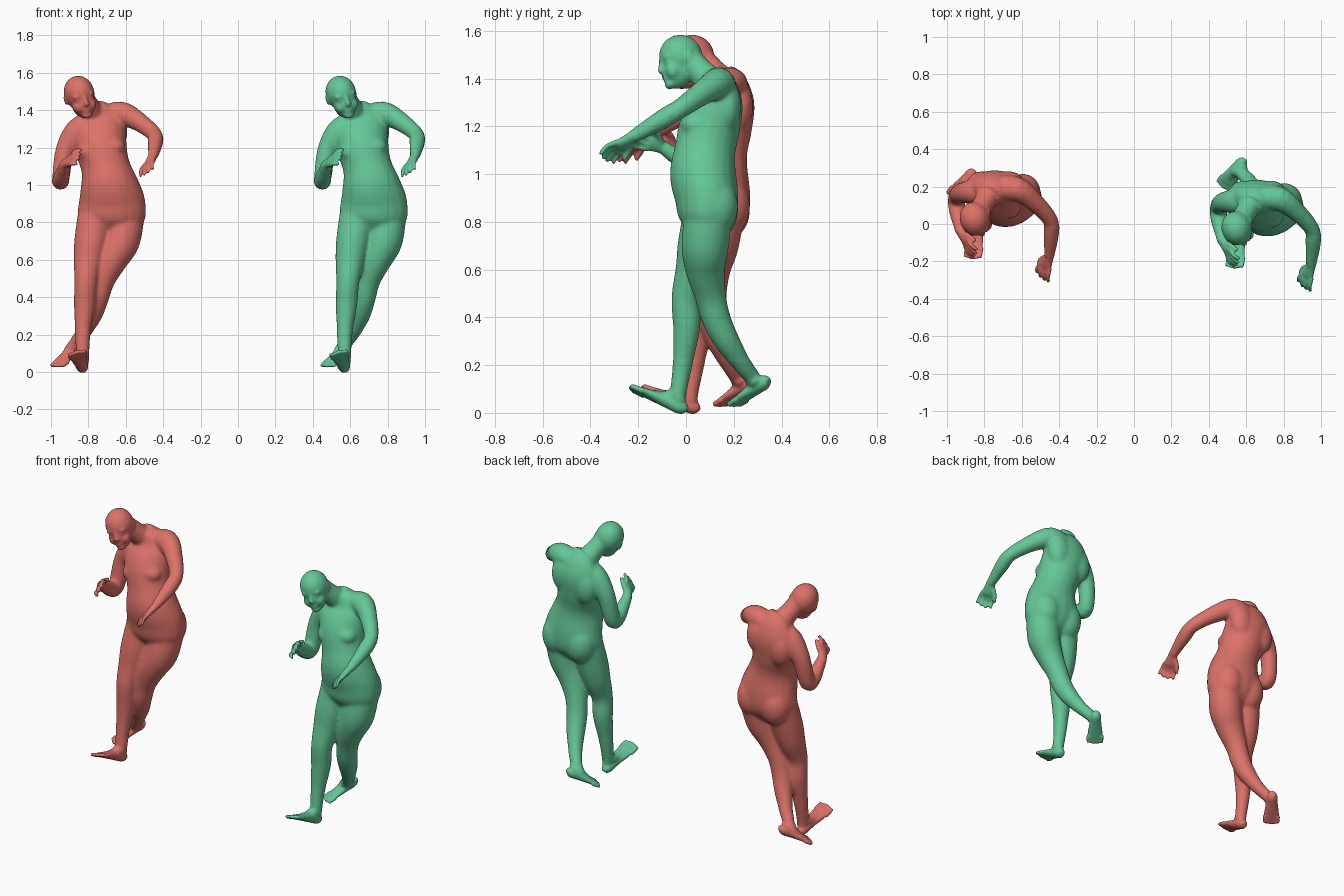
import bpy
import bmesh
from math import cos, sin, pi
from mathutils import Vector, Matrix

SIDES = 20
STEPS = 4


def make_material(name, colour):
    mat = bpy.data.materials.new(name)
    mat.use_nodes = True
    mat.diffuse_color = colour
    mat.node_tree.nodes["Principled BSDF"].inputs["Base Color"].default_value = colour
    return mat


def spline(points):
    """Catmull-Rom samples through points that carry position and radii."""
    pts = [points[0]] + points + [points[-1]]
    out = []
    for a, b, c, d in zip(pts, pts[1:], pts[2:], pts[3:]):
        for k in range(STEPS):
            t = k / STEPS
            out.append([q + 0.5 * t * (r - p + t * (2 * p - 5 * q + 4 * r - s
                        + t * (3 * (q - r) + s - p)))
                        for p, q, r, s in zip(a, b, c, d)])
    return out + [list(points[-1])]


def tube(bm, points, ref=(1, 0, 0)):
    """Closed loft; each point is x, y, z, radius along ref, other radius."""
    samples = spline([tuple(p) if len(p) > 4 else (*p, p[3]) for p in points])
    centres = [Vector(s[:3]) for s in samples]
    rings = []
    for i, s in enumerate(samples):
        tangent = centres[min(i + 1, len(samples) - 1)] - centres[max(i - 1, 0)]
        tangent.normalize()
        a = Vector(ref)
        a = (a - tangent * a.dot(tangent)).normalized()
        b = tangent.cross(a)
        angles = [2 * pi * k / SIDES for k in range(SIDES)]
        rings.append([bm.verts.new(centres[i] + a * s[3] * cos(t) + b * s[4] * sin(t))
                      for t in angles])
    for low, high in zip(rings, rings[1:]):
        for k in range(SIDES):
            n = (k + 1) % SIDES
            bm.faces.new((low[k], low[n], high[n], high[k]))
    bm.faces.new(rings[0][::-1])
    bm.faces.new(rings[-1])


def blob(bm, centre, radii, frame=Matrix()):
    """Ellipsoid placed in a local frame."""
    matrix = frame @ Matrix.Translation(centre) @ Matrix.Diagonal((*radii, 1))
    bmesh.ops.create_icosphere(bm, subdivisions=3, radius=1, matrix=matrix)


def hand(bm, wrist, tip, spread, thumb):
    wrist, reach = Vector(wrist), Vector(tip) - Vector(wrist)
    s = Vector(spread)
    s = (s - reach * s.dot(reach) / reach.length_squared).normalized()
    n = reach.cross(s).normalized()
    if n.z > 0:
        n = -n
    # palm
    tube(bm, [(*(wrist + reach * t), w, h) for t, w, h in
              ((-0.1, 0.026, 0.024), (0.2, 0.032, 0.021),
               (0.42, 0.039, 0.017), (0.52, 0.034, 0.012))], s)
    # four fingers, fanned and slightly curled
    for i in range(4):
        off = i - 1.5
        length = 1.03 - 0.06 * abs(off)
        base = wrist + reach * 0.42 + s * off * 0.021
        mid = wrist + reach * 0.75 * length + s * off * 0.028 - n * 0.004
        end = wrist + reach * length + s * off * 0.03 + n * 0.014
        tube(bm, [(*base, 0.012), (*mid, 0.0105), (*end, 0.009)], s)
    # thumb
    side = s * thumb
    tube(bm, [(*(wrist + reach * 0.1 + side * 0.012), 0.016),
              (*(wrist + reach * 0.36 + side * 0.045 + n * 0.01), 0.0135),
              (*(wrist + reach * 0.64 + side * 0.06 + n * 0.02), 0.01)], n)


def foot(bm, heel, toe, ankle, roll):
    heel, toe, ankle = Vector(heel), Vector(toe), Vector(ankle)
    d = toe - heel
    side = d.cross(Vector((0, 0, 1))).normalized() + Vector((0, 0, roll))
    side = (side - d * side.dot(d) / d.length_squared).normalized()
    n = side.cross(d).normalized()
    # sole and instep
    tube(bm, [(*(heel + d * t + n * h), w, h) for t, w, h in
              ((0, 0.018, 0.02), (0.1, 0.032, 0.031), (0.35, 0.036, 0.028),
               (0.65, 0.046, 0.02), (0.85, 0.047, 0.014))], side)
    tube(bm, [(*ankle, 0.034), (*(heel + d * 0.38 + n * 0.04), 0.03),
              (*(heel + d * 0.68 + n * 0.024), 0.016)], side)
    # toes
    for i in range(5):
        off = (i - 2) * 0.02
        end = heel + d * (1.02 - 0.02 * abs(i - 2)) + side * off + n * 0.01
        tube(bm, [(*(heel + d * 0.75 + side * off + n * 0.014), 0.013),
                  (*end, 0.0105)], side)


def head(bm):
    up = Vector((-0.23, -0.15, 1)).normalized()
    back = Vector((-0.28, 1, 0))
    back = (back - up * back.dot(up)).normalized()
    left = back.cross(up)
    frame = Matrix((left, back, up)).transposed().to_4x4()
    frame.translation = (-0.15, -0.022, 1.493)
    # skull, face, nose, lips and chin
    blob(bm, (0, 0, 0), (0.081, 0.092, 0.092), frame)
    blob(bm, (0, -0.026, -0.054), (0.062, 0.065, 0.085), frame)
    for y, z, r in ((-0.084, -0.02, 0.009), (-0.091, -0.038, 0.011), (-0.095, -0.054, 0.015)):
        blob(bm, (0, y, z), (r, 0.015, 0.016), frame)
    for z in (-0.083, -0.095):
        blob(bm, (0, -0.078, z), (0.022, 0.013, 0.008), frame)
    blob(bm, (0, -0.062, -0.117), (0.028, 0.025, 0.022), frame)
    # brows, cheeks, eyelids and ears
    for s in (-1, 1):
        blob(bm, (s * 0.03, -0.074, -0.008), (0.03, 0.014, 0.012), frame)
        blob(bm, (s * 0.034, -0.052, -0.066), (0.03, 0.033, 0.036), frame)
        blob(bm, (s * 0.031, -0.072, -0.028), (0.02, 0.013, 0.011), frame)
        blob(bm, (s * 0.077, 0.012, -0.02), (0.01, 0.02, 0.03), frame)


def walker(name, mat, place, swing):
    bm = bmesh.new()
    swing = Vector(swing)

    def swung(p):
        """Carry the trailing leg further across below the hip."""
        amount = min(max((0.75 - p[2]) / 0.6, 0), 1)
        return (*(Vector(p[:3]) + swing * amount), *p[3:])

    # torso and neck
    tube(bm, [(0.015, 0.085, 0.73, 0.06, 0.05), (0.022, 0.088, 0.81, 0.172, 0.117),
              (0.026, 0.087, 0.9, 0.18, 0.133), (0.012, 0.071, 1.0, 0.157, 0.139),
              (-0.009, 0.08, 1.1, 0.131, 0.128), (-0.034, 0.1, 1.2, 0.141, 0.128),
              (-0.05, 0.13, 1.3, 0.147, 0.11), (-0.06, 0.13, 1.37, 0.12, 0.08),
              (-0.078, 0.105, 1.42, 0.062, 0.055)])
    tube(bm, [(-0.07, 0.125, 1.365, 0.07), (-0.098, 0.068, 1.42, 0.058),
              (-0.13, 0.018, 1.475, 0.056)])
    # chest, shoulder blades and buttocks
    for x, z in ((0.03, 1.205), (-0.09, 1.178)):
        blob(bm, (x, 0.034, z), (0.068, 0.056, 0.052))
    for x, z in ((0.035, 1.285), (-0.115, 1.24)):
        blob(bm, (x, 0.172, z), (0.075, 0.06, 0.11))
    for x, z in ((0.105, 0.865), (-0.055, 0.85)):
        blob(bm, (x, 0.124, z), (0.095, 0.095, 0.125))
    head(bm)

    # left arm
    tube(bm, [(-0.02, 0.14, 1.35, 0.07), (0.075, 0.135, 1.38, 0.066),
              (0.165, 0.07, 1.34, 0.052), (0.25, -0.025, 1.274, 0.042),
              (0.258, -0.1, 1.228, 0.041), (0.247, -0.22, 1.158, 0.027)], (0, 0, 1))
    hand(bm, (0.247, -0.22, 1.158), (0.2, -0.345, 1.068), (0.65, -0.35, 0.45), -1)
    # right arm
    tube(bm, [(-0.1, 0.125, 1.32, 0.07), (-0.165, 0.12, 1.285, 0.065),
              (-0.225, 0.115, 1.18, 0.053), (-0.248, 0.085, 1.027, 0.047),
              (-0.244, 0.015, 1.042, 0.045), (-0.225, -0.095, 1.112, 0.028)], (1, 0, 0.2))
    hand(bm, (-0.225, -0.095, 1.112), (-0.155, -0.22, 1.16), (0.4, 0, 0.8), 1)

    # right leg, planted on the heel
    ankle = (-0.13, -0.032, 0.085)
    tube(bm, [(-0.065, 0.08, 0.82, 0.095), (-0.085, 0.055, 0.7, 0.091),
              (-0.1, 0.035, 0.6, 0.08), (-0.113, 0.0, 0.48, 0.062),
              (-0.12, 0.003, 0.36, 0.058), (-0.13, -0.015, 0.2, 0.041),
              (*ankle, 0.034), (-0.128, -0.03, 0.045, 0.03)])
    foot(bm, (-0.122, -0.015, -0.014), (-0.162, -0.238, 0.098), ankle, -0.3)
    # left leg, trailing
    ankle = (-0.122, 0.273, 0.155)
    leg = [(0.1, 0.095, 0.83, 0.1), (0.08, 0.08, 0.7, 0.1),
           (0.038, 0.081, 0.6, 0.084), (-0.004, 0.102, 0.49, 0.066),
           (-0.026, 0.128, 0.39, 0.061), (-0.048, 0.172, 0.3, 0.054),
           (-0.09, 0.235, 0.205, 0.039), (*ankle, 0.034),
           (-0.118, 0.3, 0.125, 0.028)]
    tube(bm, [swung(p) for p in leg])
    foot(bm, swung((-0.103, 0.353, 0.107)), swung((-0.222, 0.2, 0.022)), swung(ankle), 0)

    # fuse the parts into one skin
    bmesh.ops.recalc_face_normals(bm, faces=bm.faces)
    mesh = bpy.data.meshes.new(name)
    bm.to_mesh(mesh)
    bm.free()
    mesh.materials.append(mat)
    obj = bpy.data.objects.new(name, mesh)
    obj.location = place
    bpy.context.scene.collection.objects.link(obj)
    bpy.context.view_layer.objects.active = obj
    obj.select_set(True)
    fuse = obj.modifiers.new("fuse", "REMESH")
    fuse.mode = "VOXEL"
    fuse.voxel_size = 0.007
    fuse.use_smooth_shade = True
    bpy.ops.object.modifier_apply(modifier=fuse.name)

    # soften trunk and limbs strongly, the face less, hands and feet lightly
    zones = {"trunk": lambda c: 0.22 < c.z < 1.37 and c.y > -0.07,
             "face": lambda c: c.z > 1.34 and c.x < 0}
    for zone, rule in zones.items():
        group = obj.vertex_groups.new(name=zone)
        group.add([v.index for v in obj.data.vertices if rule(v.co)], 1, "REPLACE")
    for zone, repeats in (("trunk", 25), ("face", 5), ("", 3)):
        soften = obj.modifiers.new("soften", "SMOOTH")
        soften.factor = 0.5
        soften.iterations = repeats
        soften.vertex_group = zone
        bpy.ops.object.modifier_apply(modifier=soften.name)
    obj.select_set(False)


cube = bpy.data.objects.get("Cube")
if cube:
    bpy.data.objects.remove(cube, do_unlink=True)

red = make_material("coral red", (0.72, 0.17, 0.14, 1))
green = make_material("mint green", (0.13, 0.57, 0.31, 1))
walker("red_walking_figure", red, (-0.7, 0.05, 0), (-0.045, -0.11, 0))
walker("green_walking_figure", green, (0.7, 0, 0), (0, 0, 0))
